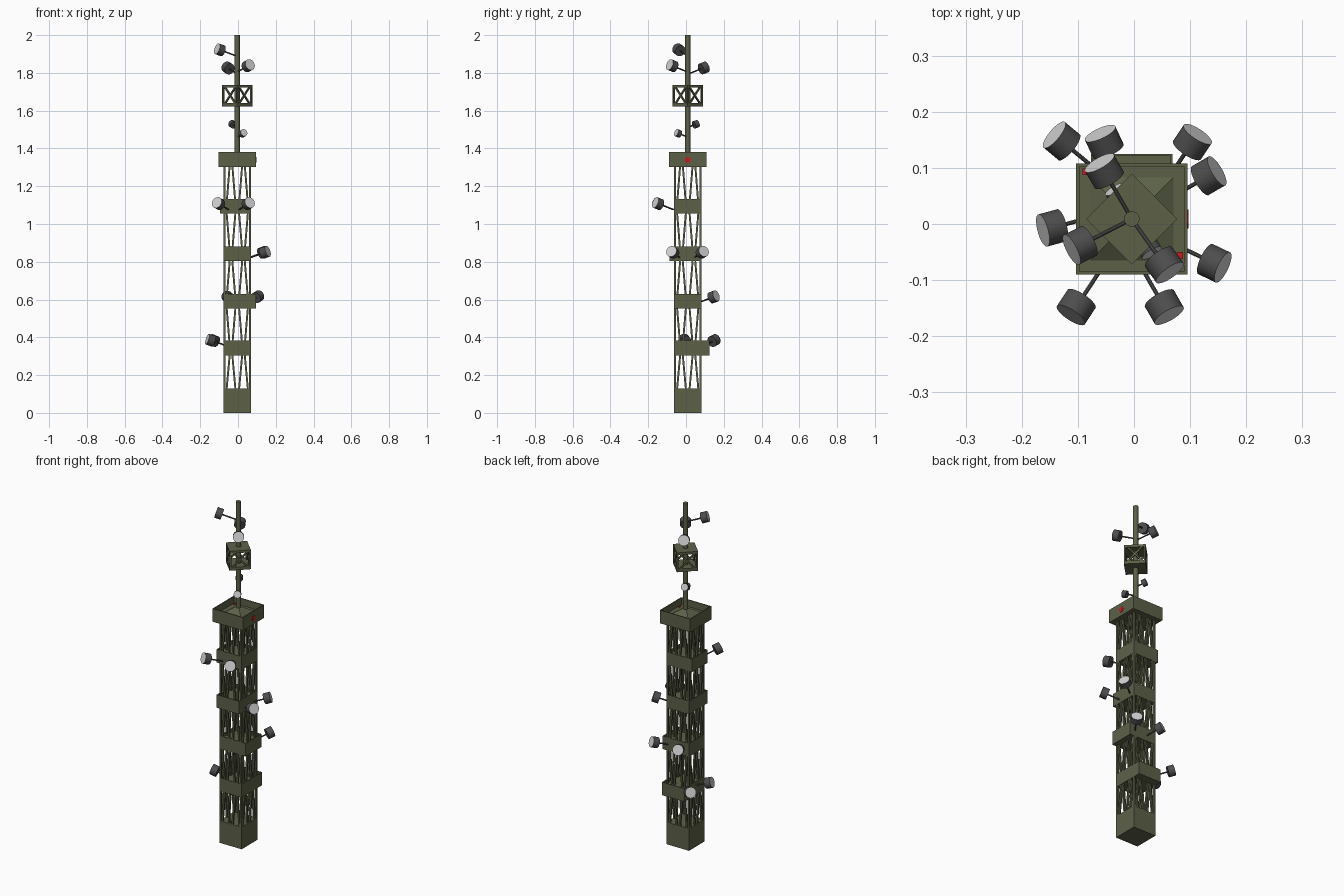
import bpy, bmesh, math
from mathutils import Vector, Matrix

if "Cube" in bpy.data.objects:
    bpy.data.objects.remove(bpy.data.objects["Cube"])

CX, CY = -0.004, 0.009          # tower axis
H = 0.073                       # half width of the tower shaft


def material(name, rgb):
    m = bpy.data.materials.new(name)
    m.diffuse_color = (*rgb, 1)
    m.use_nodes = True
    m.node_tree.nodes["Principled BSDF"].inputs["Base Color"].default_value = m.diffuse_color
    return m


OLIVE = material("olive", (0.108, 0.120, 0.064))
DARK = material("dark_grey", (0.075, 0.075, 0.075))
LIGHT = material("light_grey", (0.64, 0.64, 0.64))
RED = material("red", (0.55, 0.012, 0.012))


def finish(bm, name, *mats):
    bmesh.ops.recalc_face_normals(bm, faces=bm.faces)
    me = bpy.data.meshes.new(name)
    bm.to_mesh(me)
    bm.free()
    for m in mats:
        me.materials.append(m)
    ob = bpy.data.objects.new(name, me)
    bpy.context.collection.objects.link(ob)
    return ob


def box(bm, x0, x1, y0, y1, z0, z1):
    mat = Matrix.Translation(((x0 + x1) / 2, (y0 + y1) / 2, (z0 + z1) / 2)) \
        @ Matrix.Diagonal((x1 - x0, y1 - y0, z1 - z0, 1))
    return bmesh.ops.create_cube(bm, size=1, matrix=mat)["verts"]


def rod(bm, a, b, r, sides=4):
    """Prism between two points."""
    a, b = Vector(a), Vector(b)
    d = b - a
    mat = Matrix.Translation((a + b) / 2) @ d.to_track_quat('Z', 'Y').to_matrix().to_4x4() \
        @ Matrix.Rotation(math.pi / sides, 4, 'Z')
    return bmesh.ops.create_cone(bm, cap_ends=True, segments=sides, radius1=r, radius2=r,
                                 depth=d.length, matrix=mat)["verts"]


def tray(bm, x0, x1, y0, y1, z0, z1, wall, depth):
    """Box with a recessed top."""
    verts = box(bm, x0, x1, y0, y1, z0, z1)
    bm.normal_update()
    top = max({f for v in verts for f in v.link_faces}, key=lambda f: f.calc_center_median().z)
    bmesh.ops.inset_region(bm, faces=[top], thickness=wall)
    ext = bmesh.ops.extrude_discrete_faces(bm, faces=[top])["faces"][0]
    for v in ext.verts:
        v.co.z -= depth


# solid foot of the shaft
bm = bmesh.new()
box(bm, CX - H, CX + H, CY - H, CY + H, 0, 0.13)
finish(bm, "base", OLIVE)

# four bands, each pushed out on the side that carries its dishes
bands = [(0.305, 0, 0, 0, 0.043), (0.553, 0, 0.026, 0, 0),
         (0.803, 0, 0, 0.024, 0), (1.055, 0.018, 0, 0, 0)]
for i, (z, l, r, f, b) in enumerate(bands):
    bm = bmesh.new()
    tray(bm, CX - H - l, CX + H + r, CY - H - f, CY + H + b, z, z + 0.077, 0.006, 0.02)
    finish(bm, f"band_{i + 1}", OLIVE)

# lattice: corner legs and steep zigzag bars on all four sides
bm = bmesh.new()
for sx in (-1, 1):
    for sy in (-1, 1):
        x, y = CX + sx * (H - 0.005), CY + sy * (H - 0.005)
        box(bm, x - 0.005, x + 0.005, y - 0.005, y + 0.005, 0.12, 1.31)
gaps = [(0.13, 0.305), (0.36, 0.553), (0.61, 0.803), (0.86, 1.055), (1.11, 1.31)]
for i, (z0, z1) in enumerate(gaps):
    for side in range(4):
        turn = Matrix.Translation((CX, CY, 0)) @ Matrix.Rotation(side * math.pi / 2, 4, 'Z')
        for c in (-0.033, 0.033):
            for s in (-1, 1):
                low, high = c + s * 0.023, c + s * 0.007
                if i % 2:
                    low, high = high, low
                rod(bm, turn @ Vector((low, -H + 0.006, z0)),
                    turn @ Vector((high, -H + 0.006, z1)), 0.007)
finish(bm, "shaft_lattice", OLIVE)

# top platform with recess and low pyramid around the mast
P = 0.099
bm = bmesh.new()
tray(bm, CX - P, CX + P, CY - P, CY + P, 1.303, 1.38, 0.008, 0.04)
finish(bm, "top_platform", OLIVE)
bm = bmesh.new()
bmesh.ops.create_cone(bm, cap_ends=True, segments=4, radius1=0.105, radius2=0.02, depth=0.038,
                      matrix=Matrix.Translation((CX, CY, 1.359)) @ Matrix.Rotation(math.pi / 4, 4, 'Z'))
finish(bm, "mast_foot", OLIVE)

# red marker plate on the right side and two small markers in the recess
bm = bmesh.new()
rod(bm, (CX + P - 0.001, CY, 1.339), (CX + P + 0.002, CY, 1.339), 0.017, 6)
finish(bm, "side_marker", RED)
bm = bmesh.new()
for x, y in ((-0.087, 0.093), (0.082, -0.056)):
    box(bm, x - 0.005, x + 0.005, y - 0.006, y + 0.006, 1.338, 1.345)
finish(bm, "recess_markers", RED)

# mast
bm = bmesh.new()
rod(bm, (CX, CY, 1.36), (CX, CY, 2.0), 0.0138, 16)
mast = finish(bm, "mast", OLIVE)

# turned lattice cage on the mast
bm = bmesh.new()
c = 0.0575
box(bm, -c, c, -c, c, 1.622, 1.640)
box(bm, -c, c, -c, c, 1.722, 1.736)
for sx in (-1, 1):
    for sy in (-1, 1):
        x, y = sx * (c - 0.005), sy * (c - 0.005)
        box(bm, x - 0.005, x + 0.005, y - 0.005, y + 0.005, 1.63, 1.73)
for side in range(4):
    turn = Matrix.Rotation(side * math.pi / 2, 4, 'Z')
    for s in (-1, 1):
        rod(bm, turn @ Vector((-s * 0.044, -c + 0.005, 1.632)),
            turn @ Vector((s * 0.044, -c + 0.005, 1.73)), 0.006)
bmesh.ops.transform(bm, verts=bm.verts, matrix=Matrix.Translation((CX, CY, 0))
                    @ Matrix.Rotation(math.pi / 4, 4, 'Z'))
finish(bm, "mast_cage", OLIVE)


def dish(name, centre, heading, arm, r=0.030, depth=0.036):
    """Drum on an upward-tilted arm, light on its outer end."""
    h = Vector(heading).normalized()
    d = Vector((h.x, h.y, 0.33)).normalized()
    p = Vector(centre)
    bm = bmesh.new()
    rod(bm, p - d * arm, p, 0.004, 8)
    drum = rod(bm, p - d * depth / 2, p + d * depth / 2, r, 24)
    bm.normal_update()
    for f in {f for v in drum for f in v.link_faces}:
        if len(f.verts) > 4 and (f.calc_center_median() - p).dot(d) > 0.3 * depth:
            f.material_index = 1
    ob = finish(bm, name, DARK, LIGHT)
    smooth.append(ob)


smooth = [mast]
# a pair of dishes on each band
for i, (x, y, z, dx, dy) in enumerate([
        (-0.129, 0.148, 0.383, -0.77, 0.64), (-0.146, -0.007, 0.385, -0.95, -0.26),
        (-0.053, 0.146, 0.613, -0.42, 0.90), (0.104, 0.146, 0.615, 0.55, 0.83),
        (0.133, 0.086, 0.850, 0.86, 0.50), (0.143, -0.070, 0.850, 0.90, -0.43),
        (0.054, -0.148, 1.108, 0.50, -0.87), (-0.103, -0.148, 1.108, -0.55, -0.84)]):
    dish(f"band_dish_{i + 1}", (x, y, z), (dx, dy), 0.10)

# dishes on the mast
for i, (x, y, z, r, t) in enumerate([
        (-0.096, -0.038, 1.922, 0.030, 0.036), (-0.053, 0.094, 1.826, 0.030, 0.036),
        (0.054, -0.073, 1.838, 0.030, 0.036),
        (-0.028, 0.052, 1.528, 0.020, 0.024), (0.026, -0.042, 1.480, 0.020, 0.024)]):
    out = Vector((x - CX, y - CY))
    dish(f"mast_dish_{i + 1}", (x, y, z), out, out.length * 1.05, r, t)

# smooth the round parts, keeping rims sharp
for ob in smooth:
    bpy.context.view_layer.objects.active = ob
    ob.select_set(True)
bpy.ops.object.shade_smooth_by_angle(angle=math.radians(35))
